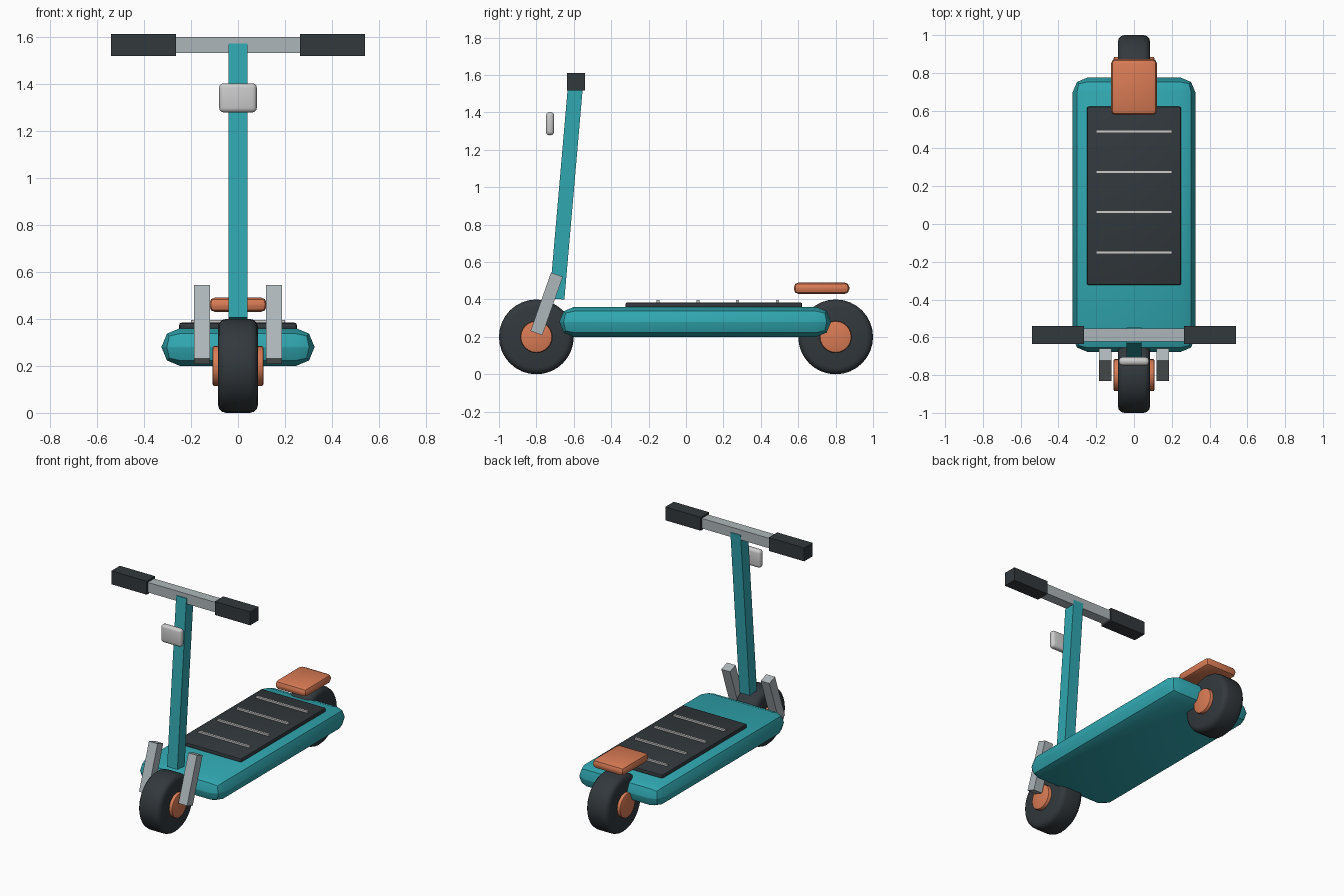
import bpy, math
from mathutils import Vector

if "Cube" in bpy.data.objects:
    bpy.data.objects.remove(bpy.data.objects["Cube"])


def material(name, rgb):
    m = bpy.data.materials.new(name)
    m.diffuse_color = (*rgb, 1)
    m.use_nodes = True
    m.node_tree.nodes["Principled BSDF"].inputs["Base Color"].default_value = m.diffuse_color
    return m


teal = material("teal", (0.03, 0.39, 0.44))
orange = material("orange", (0.70, 0.20, 0.09))
dark = material("charcoal", (0.032, 0.04, 0.046))
metal = material("metal", (0.42, 0.47, 0.49))
white = material("off_white", (0.75, 0.75, 0.72))


def finish(name, mat, bevel=0, segments=2, smooth=True):
    ob = bpy.context.object
    ob.name = name
    ob.data.materials.append(mat)
    bpy.ops.object.transform_apply(location=False, rotation=True, scale=True)
    if bevel:
        mod = ob.modifiers.new("bevel", "BEVEL")
        mod.width, mod.segments = bevel, segments
        mod.limit_method = "ANGLE"
        mod.angle_limit = math.radians(40)
        bpy.ops.object.modifier_apply(modifier="bevel")
        if smooth:
            bpy.ops.object.shade_smooth_by_angle(angle=math.radians(35))
    return ob


def box(name, center, size, mat, bevel=0, segments=2):
    bpy.ops.mesh.primitive_cube_add(size=1, location=center)
    bpy.context.object.scale = size
    return finish(name, mat, bevel, segments)


def bar(name, start, end, width, mat):
    # square bar leaning in the side plane
    a, b = Vector(start), Vector(end)
    d = b - a
    bpy.ops.mesh.primitive_cube_add(size=1, location=(a + b) / 2)
    ob = bpy.context.object
    ob.scale = (width, width, d.length)
    ob.rotation_euler = (-math.atan2(d.y, d.z), 0, 0)
    return finish(name, mat)


def disc(name, y, radius, width, mat, sides, bevel, segments):
    bpy.ops.mesh.primitive_cylinder_add(vertices=sides, radius=radius, depth=width,
                                        location=(0, y, 0.2), rotation=(0, math.pi / 2, 0))
    return finish(name, mat, bevel, segments)


# wheels and hubs
for end, y in (("front", -0.8), ("rear", 0.8)):
    disc(end + "_tyre", y, 0.2, 0.17, dark, 32, 0.035, 3)
    disc(end + "_hub", y, 0.085, 0.216, orange, 24, 0.008, 2)

# deck, grip pad and pad strips
box("deck", (0, 0.049, 0.28), (0.65, 1.452, 0.16), teal, 0.078, 2)
box("grip_pad", (0, 0.149, 0.367), (0.5, 0.945, 0.034), dark, 0.01)
for i in range(4):
    box(f"pad_strip_{i + 1}", (0, 0.49 - i * 0.2135, 0.388), (0.4, 0.016, 0.016), white)

# rear brake fender
box("rear_fender", (0, 0.725, 0.46), (0.245, 0.297, 0.062), orange, 0.026, 2)

# steering column and fork
bar("stem", (0, -0.69, 0.403), (0, -0.589, 1.567), 0.08, teal)
for side, x in (("left", -0.153), ("right", 0.153)):
    bar(side + "_fork", (x, -0.80, 0.22), (x, -0.69, 0.533), 0.067, metal)

# handlebar and grips
box("handlebar", (0, -0.588, 1.565), (1.04, 0.07, 0.07), metal)
for side, s in (("left", -1), ("right", 1)):
    box(side + "_grip", (s * 0.402, -0.588, 1.565), (0.275, 0.094, 0.094), dark)

# headlamp
box("headlamp", (0, -0.727, 1.34), (0.16, 0.044, 0.124), white, 0.019, 3)
